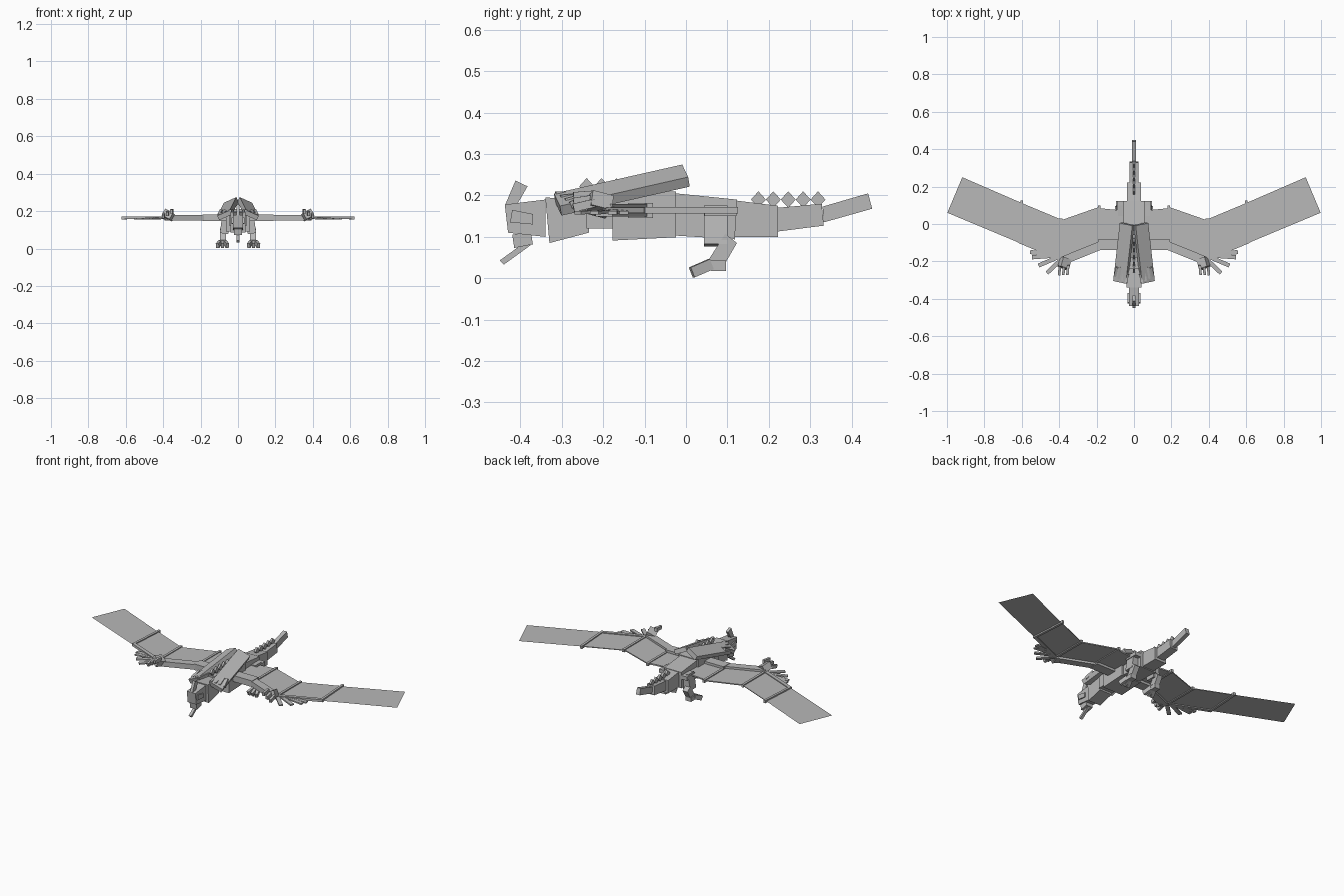
import bpy, bmesh
from mathutils import Vector

cube = bpy.data.objects.get("Cube")
if cube:
    bpy.data.objects.remove(cube, do_unlink=True)

grey = bpy.data.materials.new("plain grey")
grey.use_nodes = True
GREY = (0.48, 0.48, 0.48, 1)
grey.diffuse_color = GREY
grey.node_tree.nodes["Principled BSDF"].inputs["Base Color"].default_value = GREY


def finish(name, bm, pair):
    bmesh.ops.recalc_face_normals(bm, faces=bm.faces)
    mesh = bpy.data.meshes.new(name)
    bm.to_mesh(mesh)
    bm.free()
    mesh.materials.append(grey)
    obj = bpy.data.objects.new(name, mesh)
    bpy.context.collection.objects.link(obj)
    if pair:
        obj.modifiers.new("Mirror", 'MIRROR').use_mirror_merge = False
    return obj


def extrude(name, points, offset, pair):
    """Flat polygon pushed along offset; a zero offset leaves a sheet."""
    bm = bmesh.new()
    face = bm.faces.new([bm.verts.new(p) for p in points])
    if offset.length > 0:
        ext = bmesh.ops.extrude_face_region(bm, geom=[face], use_keep_orig=True)
        verts = [v for v in ext["geom"] if isinstance(v, bmesh.types.BMVert)]
        bmesh.ops.translate(bm, verts=verts, vec=offset)
    return finish(name, bm, pair)


def slab(name, outline, half, x=0.0, pair=False):
    """Side outline in (y, z), widened across x."""
    pts = [(x - half, y, z) for y, z in outline]
    return extrude(name, pts, Vector((2 * half, 0, 0)), pair)


def panel(name, outline, z, thick):
    """Top outline in (x, y), thickened downward."""
    return extrude(name, [(x, y, z) for x, y in outline], Vector((0, 0, -thick)), True)


def beam(name, a, b, width, height, up=(0, 0, 1), pair=True):
    """Square bar running from a to b."""
    a, b = Vector(a), Vector(b)
    side = (b - a).cross(Vector(up)).normalized()
    top = side.cross(b - a).normalized()
    s, t = side * width / 2, top * height / 2
    return extrude(name, [a + s + t, a - s + t, a - s - t, a + s - t], b - a, pair)


# Body, neck and tail
slab("chest", [(-.178, .212), (-.024, .209), (-.024, .099), (-.178, .091)], .065)
slab("hips", [(-.024, .205), (.123, .19), (.118, .094), (-.024, .103)], .055)
slab("neck_base", [(-.24, .2), (-.178, .2), (-.178, .12), (-.24, .12)], .045)
slab("neck", [(-.34, .195), (-.235, .19), (-.235, .11), (-.33, .085)], .04)
slab("tail_base", [(.118, .188), (.222, .175), (.222, .099), (.118, .099)], .038)
slab("tail_middle", [(.22, .17), (.328, .18), (.333, .127), (.222, .113)], .025)
slab("tail_tip", [(.33, .173), (.44, .205), (.45, .168), (.333, .135)], .012)

# Head
slab("head", [(-.438, .178), (-.34, .19), (-.34, .1), (-.43, .11)], .028)
slab("cheeks", [(-.42, .165), (-.37, .155), (-.37, .13), (-.425, .135)], .034)
slab("jaw", [(-.42, .105), (-.375, .113), (-.37, .082), (-.415, .073)], .022)
slab("chin_horn", [(-.45, .043), (-.385, .09), (-.375, .08), (-.44, .033)], .008)
slab("nose_horn", [(-.412, .236), (-.383, .222), (-.41, .175), (-.438, .175)], .008)

# Swept-back crest with short spikes around its front
beam("crest_plates", (.037, 0, .248), (.072, -.31, .178), .075, .026, up=(.45, 0, 1))
for i in range(4):
    x = .03 + .02 * i
    beam(f"crest_spikes_{i + 1}", (x, -.23, .2), (x + .012, -.315 + .012 * i, .2 - .008 * i), .014, .018)

# Back spines
for start, count, z in ((-.24, 5, .222), (.175, 5, .19)):
    for i in range(count):
        y = start + .036 * i
        slab("back_spine", [(y - .018, z), (y, z + .02), (y + .018, z), (y, z - .02)], .006)

# Wing arms
Z = .164
beam("shoulder_bones", (.04, -.11, Z), (.19, -.11, Z), .06, .036)
beam("forearm_bones", (.18, -.115, Z), (.385, -.198, Z), .045, .03)
beam("finger_bones", (.38, -.19, Z), (.615, -.092, Z), .02, .014)

# Wing membranes
panel("inner_membranes", [(.04, -.1), (.19, -.11), (.19, .085), (.04, .07)], .168, .008)
panel("middle_membranes", [(.19, -.11), (.39, -.2), (.39, .02), (.19, .09)], .167, .006)
panel("outer_membranes", [(.39, -.2), (.615, -.1), (.6, .112), (.38, .02)], .166, .004)
panel("wing_tips", [(.615, -.1), (.998, .06), (.918, .25), (.6, .112)], Z, 0)

# Ribs across the wings
for n, (a, b) in enumerate([((.185, .1), (.185, -.12)), ((.39, .03), (.39, -.2)), ((.6, .125), (.615, -.1))]):
    beam(f"wing_ribs_{n + 1}", (*a, Z), (*b, Z), .014, .016)

# Wing hands with claws and trailing quills
beam("wing_hands", (.365, -.185, .172), (.378, -.235, .185), .05, .04, up=(-.5, 0, 1))
for i in range(3):
    x = .352 + .022 * i
    beam(f"wing_claws_{i + 1}", (x, -.22, .202 - .01 * i), (x + .004, -.272, .198 - .014 * i), .014, .02)
for i, tip in enumerate([(.465, -.262), (.51, -.222), (.545, -.178), (.555, -.15)]):
    beam(f"wing_quills_{i + 1}", (.39 + .022 * i, -.19 + .01 * i, .162), (*tip, .158), .022, .008)

# Legs
beam("thighs", (.062, .072, .172), (.075, .072, .08), .045, .056, up=(0, 1, 0))
slab("thigh_guards", [(.045, .172), (.122, .172), (.122, .15), (.045, .15)], .02, x=.072, pair=True)
slab("shins", [(.095, .108), (.123, .085), (.097, .04), (.055, .045)], .016, x=.08, pair=True)
slab("feet", [(.05, .045), (.097, .043), (.097, .018), (.06, .018)], .018, x=.083, pair=True)
for i in (-1, 0, 1):
    beam(f"toes_{i + 2}", (.083 + .012 * i, .06, .034), (.083 + .027 * i, .014, .014), .016, .026)
